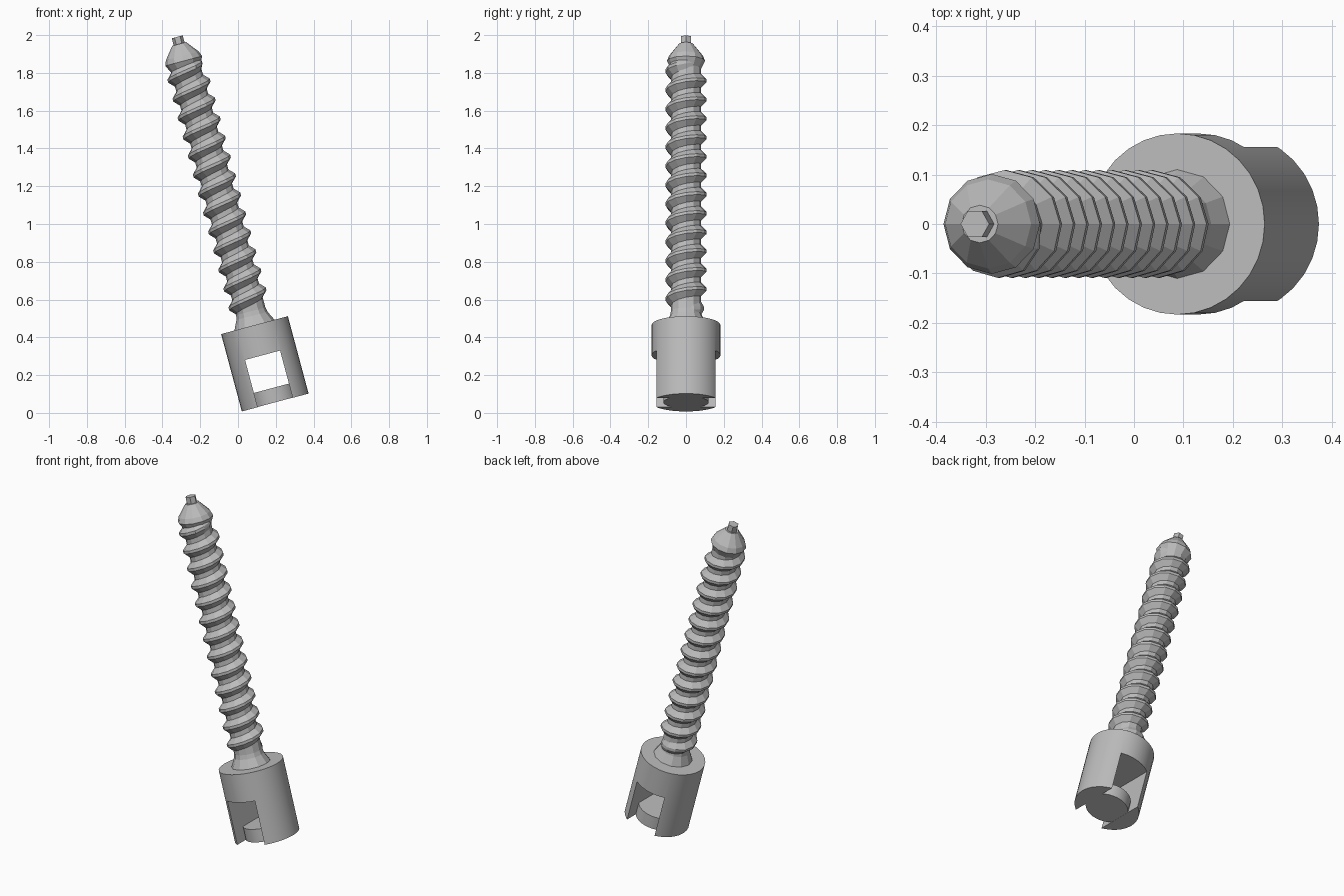
import bpy, bmesh, math
from mathutils import Matrix

if "Cube" in bpy.data.objects:
    bpy.data.objects.remove(bpy.data.objects["Cube"])

steel = bpy.data.materials.new("steel_grey")
steel.use_nodes = True
GREY = (0.5, 0.5, 0.5, 1)
steel.diffuse_color = GREY
steel.node_tree.nodes["Principled BSDF"].inputs["Base Color"].default_value = GREY

# The screw is modelled upright along z, then leaned over
LEAN = Matrix.Translation((0.197, 0, 0.055)) @ Matrix.Rotation(math.radians(-15), 4, "Y")


def finish(name, bm):
    bmesh.ops.recalc_face_normals(bm, faces=bm.faces)
    mesh = bpy.data.meshes.new(name)
    bm.to_mesh(mesh)
    bm.free()
    mesh.materials.append(steel)
    obj = bpy.data.objects.new(name, mesh)
    bpy.context.collection.objects.link(obj)
    obj.matrix_world = LEAN
    return obj


def activate(obj):
    bpy.ops.object.select_all(action="DESELECT")
    obj.select_set(True)
    bpy.context.view_layer.objects.active = obj


def turned(name, profile, sides):
    """Solid of revolution from (radius, height) pairs, capped at both ends."""
    bm = bmesh.new()
    rings = []
    for r, z in profile:
        rings.append([bm.verts.new((r * math.cos(math.tau * i / sides),
                                    r * math.sin(math.tau * i / sides), z))
                      for i in range(sides)])
    for a, b in zip(rings, rings[1:]):
        for i in range(sides):
            j = (i + 1) % sides
            bm.faces.new((a[i], a[j], b[j], b[i]))
    bm.faces.new(rings[0])
    bm.faces.new(rings[-1])
    return finish(name, bm)


# Head with a slot cut through from front to back
head = turned("head", [(0.183, 0), (0.183, 0.424)], 32)
bm = bmesh.new()
bmesh.ops.create_cube(bm, size=1, matrix=Matrix.Translation((0, 0, 0.079))
                      @ Matrix.Diagonal((0.192, 0.6, 0.36, 1)))
cutter = finish("slot_cutter", bm)
cutter.hide_render = True
cut = head.modifiers.new("slot", "BOOLEAN")
cut.operation, cut.object, cut.solver = "DIFFERENCE", cutter, "EXACT"
activate(head)
bpy.ops.object.modifier_apply(modifier=cut.name)
bpy.data.objects.remove(cutter)
bpy.ops.object.shade_smooth_by_angle(angle=math.radians(30))

# Round plug closing the bottom of the slot
plug = turned("plug", [(0.12, 0.001), (0.12, 0.078)], 32)
activate(plug)
bpy.ops.object.shade_smooth_by_angle(angle=math.radians(30))

# Shaft core with flared collar, pointed end and small drive tip
turned("shaft", [(0.112, 0.42), (0.085, 0.475), (0.08, 0.5), (0.08, 1.83),
                 (0.101, 1.872), (0.09, 1.9), (0.038, 1.965)], 12)
turned("tip", [(0.03, 1.93), (0.03, 2.004)], 6)

# Helical thread wound round the core
PITCH, STEPS, START, END = 0.104, 12, 0.49, 1.86
CORE, CREST = 0.076, 0.109
bm = bmesh.new()
previous = None
count = int((END - START) / PITCH * STEPS)
for i in range(count + 1):
    angle = math.tau * i / STEPS
    z = START + PITCH * i / STEPS
    grow = min(1, i / 5, (count - i) / 4)
    crest = CORE + (CREST - CORE) * grow
    row = [bm.verts.new((r * math.cos(angle), r * math.sin(angle), z + dz))
           for r, dz in ((CORE, -0.042), (crest, -0.008), (crest, 0.008), (CORE, 0.042))]
    if previous:
        for k in range(4):
            n = (k + 1) % 4
            bm.faces.new((previous[k], previous[n], row[n], row[k]))
    previous = row
finish("thread", bm)
